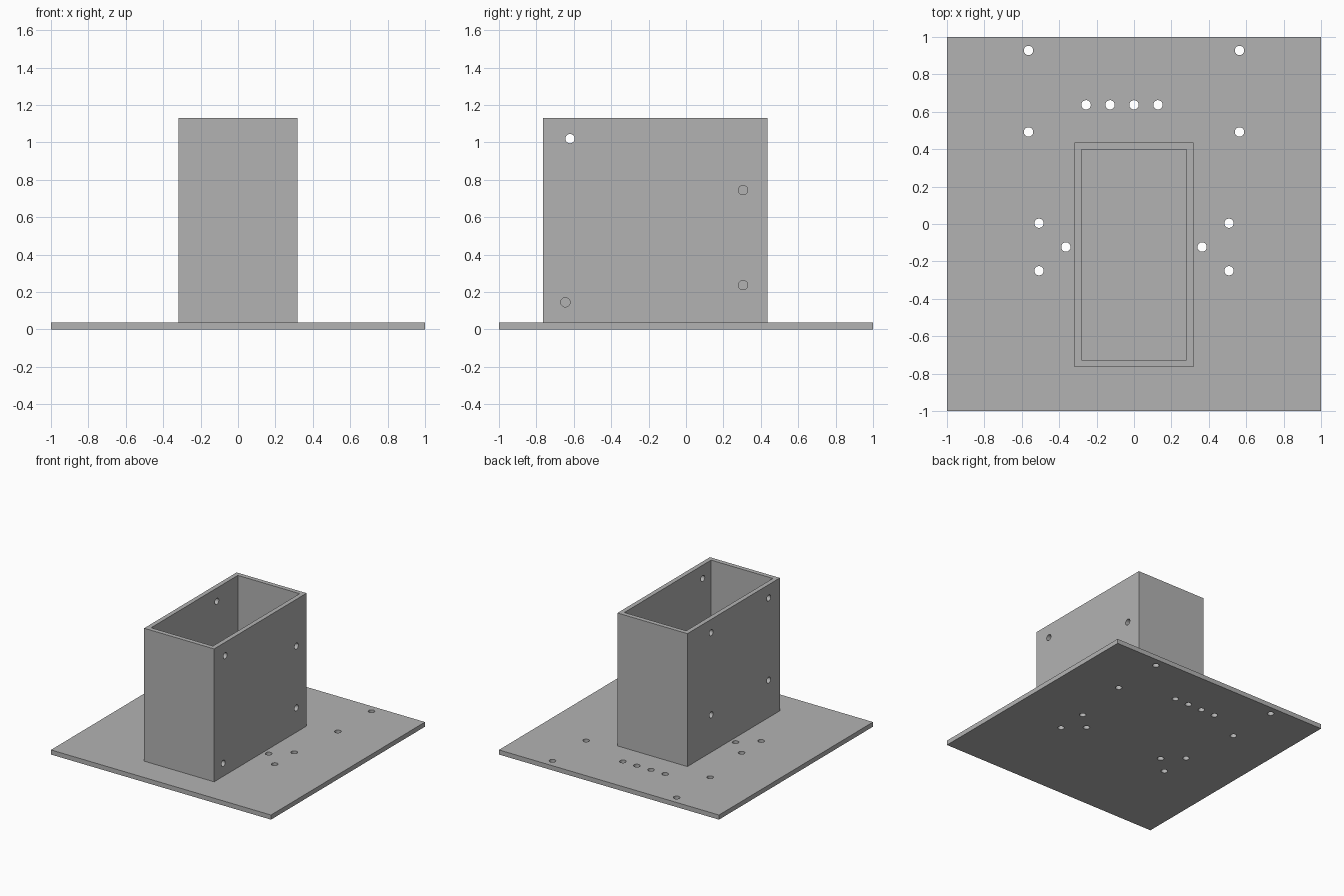
import bpy
import bmesh
from mathutils import Matrix, Vector

if "Cube" in bpy.data.objects:
    bpy.data.objects.remove(bpy.data.objects["Cube"], do_unlink=True)

PLATE_T = 0.038
TOP = 1.13
WALL = 0.037
HALF_W = 0.318
FRONT, BACK = -0.764, 0.436
HOLE_R = 0.025

grey = bpy.data.materials.new("plain grey")
grey.use_nodes = True
colour = (0.45, 0.45, 0.45, 1)
grey.diffuse_color = colour
grey.node_tree.nodes["Principled BSDF"].inputs["Base Color"].default_value = colour


def add_box(bm, low, high):
    low, high = Vector(low), Vector(high)
    bmesh.ops.create_cube(bm, size=1, matrix=Matrix.Translation((low + high) / 2)
                          @ Matrix.Diagonal((high - low).to_4d()))


def add_drill(bm, centre, axis):
    turn = Matrix.Rotation(1.5707963, 4, "Y") if axis == "X" else Matrix()
    bmesh.ops.create_cone(bm, cap_ends=True, segments=32, radius1=HOLE_R, radius2=HOLE_R,
                          depth=0.2, matrix=Matrix.Translation(centre) @ turn)


def make_object(name, bm):
    mesh = bpy.data.meshes.new(name)
    bm.to_mesh(mesh)
    bm.free()
    mesh.materials.append(grey)
    obj = bpy.data.objects.new(name, mesh)
    bpy.context.collection.objects.link(obj)
    return obj


def cut(obj, cutter_bm):
    cutter = make_object("cutter", cutter_bm)
    cutter.hide_render = True
    mod = obj.modifiers.new("cut", "BOOLEAN")
    mod.operation = "DIFFERENCE"
    mod.solver = "EXACT"
    mod.object = cutter
    bpy.ops.object.select_all(action="DESELECT")
    bpy.context.view_layer.objects.active = obj
    obj.select_set(True)
    bpy.ops.object.modifier_apply(modifier=mod.name)
    bpy.data.objects.remove(cutter, do_unlink=True)
    bpy.ops.object.shade_smooth_by_angle(angle=0.52)


# Base plate with mirrored pairs of holes and a row of four behind the box
bm = bmesh.new()
add_box(bm, (-1, -1, 0), (1, 1, PLATE_T))
plate = make_object("base_plate", bm)
drills = bmesh.new()
for x, y in ((0.564, 0.928), (0.564, 0.492), (0.508, 0.004), (0.508, -0.25), (0.364, -0.123)):
    for side in (-1, 1):
        add_drill(drills, (side * x, y, 0), "Z")
for i in range(4):
    add_drill(drills, (-0.256 + i * 0.128, 0.637, 0), "Z")
cut(plate, drills)

# Open rectangular box standing on the plate
bm = bmesh.new()
add_box(bm, (-HALF_W, FRONT, PLATE_T), (HALF_W, BACK, TOP))
box = make_object("open_box", bm)
bm = bmesh.new()
add_box(bm, (WALL - HALF_W, FRONT + WALL, -0.5), (HALF_W - WALL, BACK - WALL, TOP + 0.5))
cut(box, bm)

# Different hole patterns in the two long walls
drills = bmesh.new()
for y, z in ((-0.62, 1.02), (-0.645, 0.145), (0.305, 0.745), (0.305, 0.237)):
    add_drill(drills, (HALF_W, y, z), "X")
for y in (-0.62, 0.127):
    for z in (0.345, 1.02):
        add_drill(drills, (-HALF_W, y, z), "X")
cut(box, drills)
